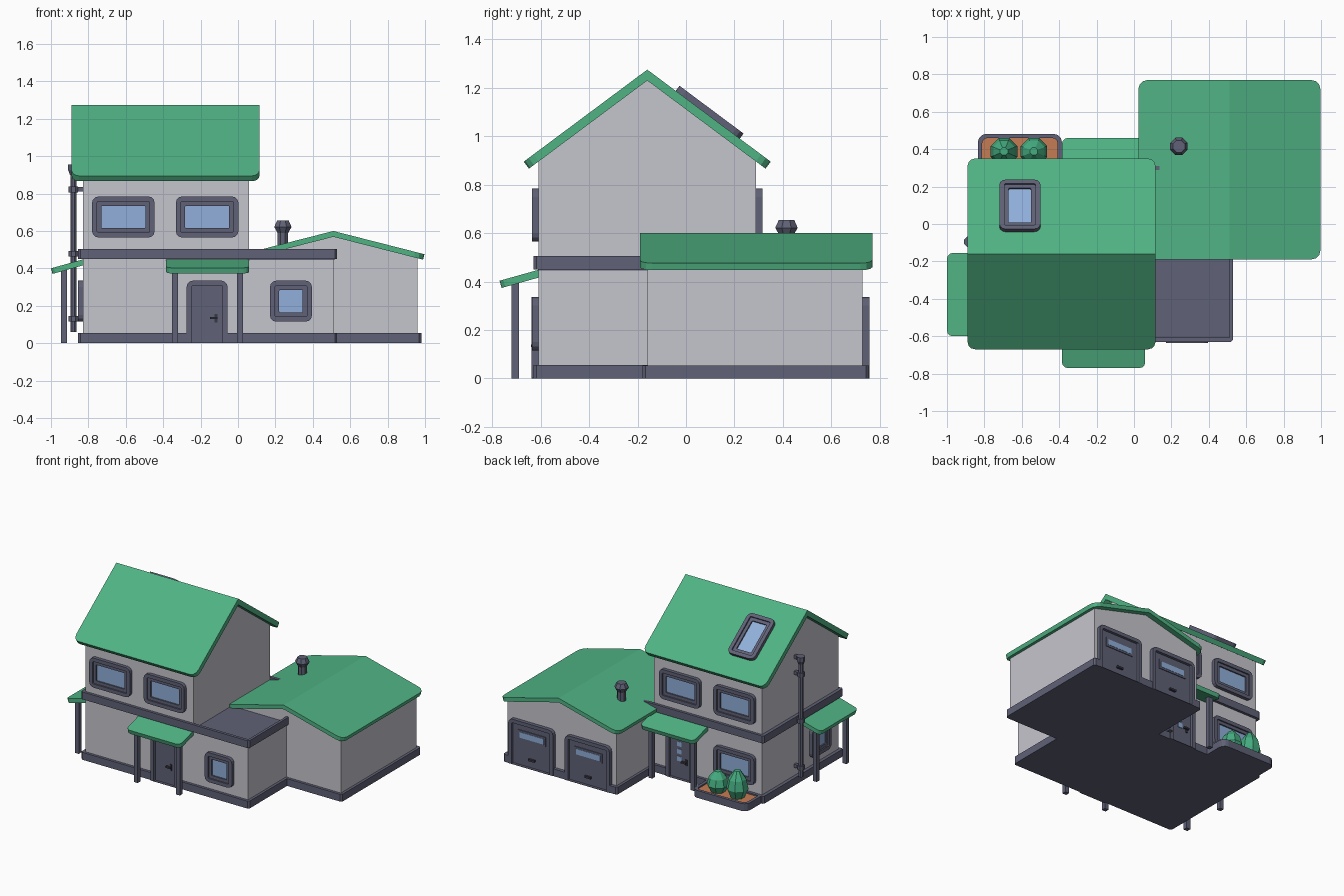
import bpy, bmesh, math
from mathutils import Matrix, Vector

if "Cube" in bpy.data.objects:
    bpy.data.objects.remove(bpy.data.objects["Cube"])


def mat(name, c):
    m = bpy.data.materials.new(name)
    m.diffuse_color = (*c, 1)
    m.use_nodes = True
    m.node_tree.nodes["Principled BSDF"].inputs["Base Color"].default_value = m.diffuse_color
    return m


WALL = mat("wall_grey", (0.56, 0.56, 0.61))
DARK = mat("slate_trim", (0.115, 0.12, 0.18))
GREEN = mat("roof_green", (0.08, 0.45, 0.23))
GLASS = mat("window_blue", (0.28, 0.43, 0.70))
SOIL = mat("soil_orange", (0.56, 0.20, 0.09))
BUSH = mat("bush_green", (0.06, 0.42, 0.22))
BLACK = mat("handle_black", (0.04, 0.04, 0.06))


def finish(name, bm, *mats):
    bmesh.ops.recalc_face_normals(bm, faces=bm.faces)
    me = bpy.data.meshes.new(name)
    bm.to_mesh(me)
    bm.free()
    for m in mats:
        me.materials.append(m)
    ob = bpy.data.objects.new(name, me)
    bpy.context.collection.objects.link(ob)
    return ob


def prism(name, pts, a, b, m, fn=lambda u, v, w: (u, v, w)):
    """Extrude a 2D outline from a to b; fn maps (u, v, w) to xyz."""
    bm = bmesh.new()
    lo = [bm.verts.new(fn(u, v, a)) for u, v in pts]
    hi = [bm.verts.new(fn(u, v, b)) for u, v in pts]
    n = len(pts)
    bm.faces.new(lo)
    bm.faces.new(hi)
    for i in range(n):
        bm.faces.new((lo[i], lo[(i + 1) % n], hi[(i + 1) % n], hi[i]))
    return finish(name, bm, m)


def box(name, x0, x1, y0, y1, z0, z1, m):
    return prism(name, [(x0, y0), (x1, y0), (x1, y1), (x0, y1)], z0, z1, m)


def rounded(x0, x1, y0, y1, radii, seg=3):
    """Rounded rectangle; radii run lower left, lower right, upper right, upper left."""
    out = []
    corners = [(x0, y0, 1, 1), (x1, y0, -1, 1), (x1, y1, -1, -1), (x0, y1, 1, -1)]
    for k, (x, y, sx, sy) in enumerate(corners):
        r = radii[k]
        for i in range(seg + 1):
            t = math.pi + k * math.pi / 2 + i / seg * math.pi / 2
            out.append((x + sx * r + r * math.cos(t), y + sy * r + r * math.sin(t)))
    return out


def cut(ob, cutters):
    for c in cutters:
        c.hide_render = True
        md = ob.modifiers.new("cut", 'BOOLEAN')
        md.operation, md.solver, md.object = 'DIFFERENCE', 'EXACT', c
        bpy.context.view_layer.objects.active = ob
        bpy.ops.object.modifier_apply(modifier=md.name)
        bpy.data.objects.remove(c)


def slopes(name, a0, a1, d1, z0, s, t, r, fns):
    """Roof slabs falling from d=0 to d1, one for each mapping in fns."""
    bm = bmesh.new()
    k = math.sqrt(1 + s * s)
    pts = [(a0, 0), (a1, 0)] + rounded(a0, a1, 0, d1, (0, 0, r, r))[8:]
    for fn in fns:
        top = [bm.verts.new(fn(a, d, z0 - s * d)) for a, d in pts]
        bot = [bm.verts.new(fn(a, d - t * s / k, z0 - s * d - t / k) if d > 0
                            else fn(a, 0, z0 - t * k)) for a, d in pts]
        bm.faces.new(top)
        bm.faces.new(bot)
        for i in range(len(pts)):
            j = (i + 1) % len(pts)
            bm.faces.new((top[i], top[j], bot[j], bot[i]))
    return finish(name, bm, GREEN)


def axes(u, v, loc):
    u, v = Vector(u), Vector(v)
    m = Matrix((u, v, u.cross(v))).transposed().to_4x4()
    m.translation = loc
    return m


def front(x, z): return axes((1, 0, 0), (0, 0, 1), (x, -0.61, z))
def back(x, z, y=0.29): return axes((-1, 0, 0), (0, 0, 1), (x, y, z))


def framed(name, w, h, M, levels, cap, bottom=None):
    """Nested rounded loops (inset, radius, height) closed by a coloured cap."""
    bm = bmesh.new()
    prev = None
    for ins, r, ht in levels:
        low = -h / 2 + (ins if bottom is None else min(ins, bottom))
        rb = r if bottom is None else 0.002
        pts = rounded(-w / 2 + ins, w / 2 - ins, low, h / 2 - ins, (rb, rb, r, r))
        cur = [bm.verts.new(M @ Vector((u, v, ht))) for u, v in pts]
        if prev:
            for i in range(len(cur)):
                j = (i + 1) % len(cur)
                bm.faces.new((prev[i], prev[j], cur[j], cur[i]))
        prev = cur
    bm.faces.new(prev).material_index = 1
    return finish(name, bm, DARK, cap)


def window(name, w, h, M):
    framed(name, w, h, M, [(0, .035, -.005), (0, .035, .026), (.027, .008, .026),
                           (.027, .008, .016), (.05, .005, .016), (.05, .005, .006)], GLASS)


def door(name, w, M):
    framed(name, w, 0.335, M, [(0, .035, -.005), (0, .035, .028), (.027, .008, .028),
                               (.027, .008, .008)], DARK, 0.003)


def plate(name, M, u, v, w, h, a, b, m):
    prism(name, [(u - w / 2, v - h / 2), (u + w / 2, v - h / 2), (u + w / 2, v + h / 2),
                 (u - w / 2, v + h / 2)], a, b, m, lambda p, q, r: M @ Vector((p, q, r)))


def lathe(name, x, y, prof, m, n=8):
    bm = bmesh.new()
    rings = [[bm.verts.new((x + r * math.cos(2 * math.pi * (i + .5) / n),
                            y + r * math.sin(2 * math.pi * (i + .5) / n), z))
              for i in range(n)] for r, z in prof]
    for p, q in zip(rings, rings[1:]):
        for i in range(n):
            bm.faces.new((p[i], p[(i + 1) % n], q[(i + 1) % n], q[i]))
    bm.faces.new(rings[0])
    bm.faces.new(rings[-1])
    return finish(name, bm, m)


# Walls
box("lower_walls", -.83, .51, -.61, .29, .02, .455, WALL)
prism("upper_walls", [(-.61, .455), (.29, .455), (.29, .90), (-.16, 1.235), (-.61, .90)],
      -.83, .06, WALL, lambda u, v, w: (w, u, v))
prism("garage_walls", [(.06, .02), (.96, .02), (.96, .46), (.51, .575), (.06, .46)],
      -.16, .73, WALL, lambda u, v, w: (u, w, v))

# Plinths with door openings
house = prism("house_plinth", rounded(-.855, .53, -.63, .31, [.012] * 4, 1), 0, .055, DARK)
cut(house, [box("cutter", -.27, -.06, y, y + .1, -.1, .2, DARK) for y in (-.71, .29)])
garage = prism("garage_plinth", rounded(.04, .98, -.18, .755, [.012] * 4, 1), 0, .054, DARK)
cut(garage, [box("cutter", x - .18, x + .18, .73, .83, -.1, .2, DARK) for x in (.75, .285)])

# Middle band forming a parapet around the terrace
band = prism("middle_band", rounded(-.855, .53, -.63, .31, [.012] * 4, 1), .45, .505, DARK)
cut(band, [box("cutter", -.82, .51, -.608, .288, .4, .6, DARK)])
box("terrace_floor", .05, .515, -.612, .285, .445, .462, DARK)

# Roofs
slopes("main_roof", -.89, .115, .51, 1.275, .745, .036, .04,
       [lambda a, d, z: (a, -.16 - d, z), lambda a, d, z: (a, -.16 + d, z)])
slopes("garage_roof", -.19, .77, .487, .6, .255, .03, .05,
       [lambda a, d, z: (.51 - d, a, z), lambda a, d, z: (.51 + d, a, z)])
slopes("front_porch_roof", -.385, .06, .16, .448, .28, .031, .03, [lambda a, d, z: (a, -.61 - d, z)])
slopes("back_porch_roof", -.385, .06, .17, .448, .28, .031, .03, [lambda a, d, z: (a, .29 + d, z)])
slopes("side_porch_roof", -.60, -.155, .17, .448, .28, .031, .03, [lambda a, d, z: (-.83 - d, a, z)])

# Porch posts
for x, y in [(-.338, -.705), (.01, -.705), (-.338, .39), (.01, .39), (-.93, -.552), (-.93, -.203)]:
    box("porch_post", x - .016, x + .016, y - .016, y + .016, 0, .405, DARK)

# Windows
for x in (-.613, -.165):
    window("front_upper_window", .335, .22, front(x, .675))
    window("back_upper_window", .335, .22, back(x, .675))
window("front_lower_window", .225, .22, front(.283, .225))
window("back_lower_window", .335, .22, back(-.613, .225))
window("side_window", .225, .22, axes((0, -1, 0), (0, 0, 1), (-.83, -.378, .225)))
k = math.hypot(1, .745)
window("skylight", .22, .33, axes((-1, 0, 0), (0, -1 / k, .745 / k), (-.61, .09, 1.275 - .745 * .25)))

# House doors with handles
for side, M in (("front", front(-.165, .1675)), ("back", back(-.165, .1675))):
    door(side + "_door", .22, M)
    plate(side + "_handle_plate", M, .048, -.035, .016, .045, .005, .014, BLACK)
    plate(side + "_handle_lever", M, .035, -.033, .04, .012, .014, .03, BLACK)
    if side == "back":
        for v in (.09, .035, -.02):
            plate("door_pane", M, -.01, v, .035, .035, .006, .012, GLASS)

# Garage doors
for x in (.75, .285):
    M = back(x, .1675, .73)
    door("garage_door", .37, M)
    plate("garage_pane_frame", M, 0, .06, .23, .07, .005, .014, DARK)
    plate("garage_pane", M, 0, .06, .2, .042, .01, .016, GLASS)
    plate("garage_handle", M, 0, -.105, .05, .014, .005, .024, BLACK)

# Drain pipe with collars, hopper and wall brackets
lathe("drain_pipe", -.88, -.095, [(.018, .06), (.018, .93)], DARK)
lathe("pipe_hopper", -.88, -.095, [(.02, .90), (.03, .925), (.03, .955)], DARK)
for z in (.13, .478, .822):
    lathe("pipe_collar", -.88, -.095, [(.027, z - .015), (.027, z + .015)], DARK)
for z in (.13, .822, .94):
    box("pipe_bracket", -.88, -.825, -.107, -.083, z - .012, z + .012, DARK)

# Roof vent
lathe("roof_vent", .24, .415, [(.031, .5), (.031, .59), (.05, .622), (.034, .655)], DARK)

# Planter with two bushes
rim = prism("planter", rounded(-.835, -.385, .28, .482, (0, 0, .045, .045)), 0, .055, DARK)
cut(rim, [prism("cutter", rounded(-.812, -.408, .312, .46, (0, 0, .03, .03)), .03, .2, DARK)])
prism("planter_soil", rounded(-.815, -.405, .308, .463, (0, 0, .03, .03)), .025, .045, SOIL)
for x, h in ((-.695, .20), (-.535, .155)):
    lathe("bush", x, .388, [(.045, .035), (.077, .04 + h * .35), (.062, .04 + h * .7), (.022, .04 + h)], BUSH)
